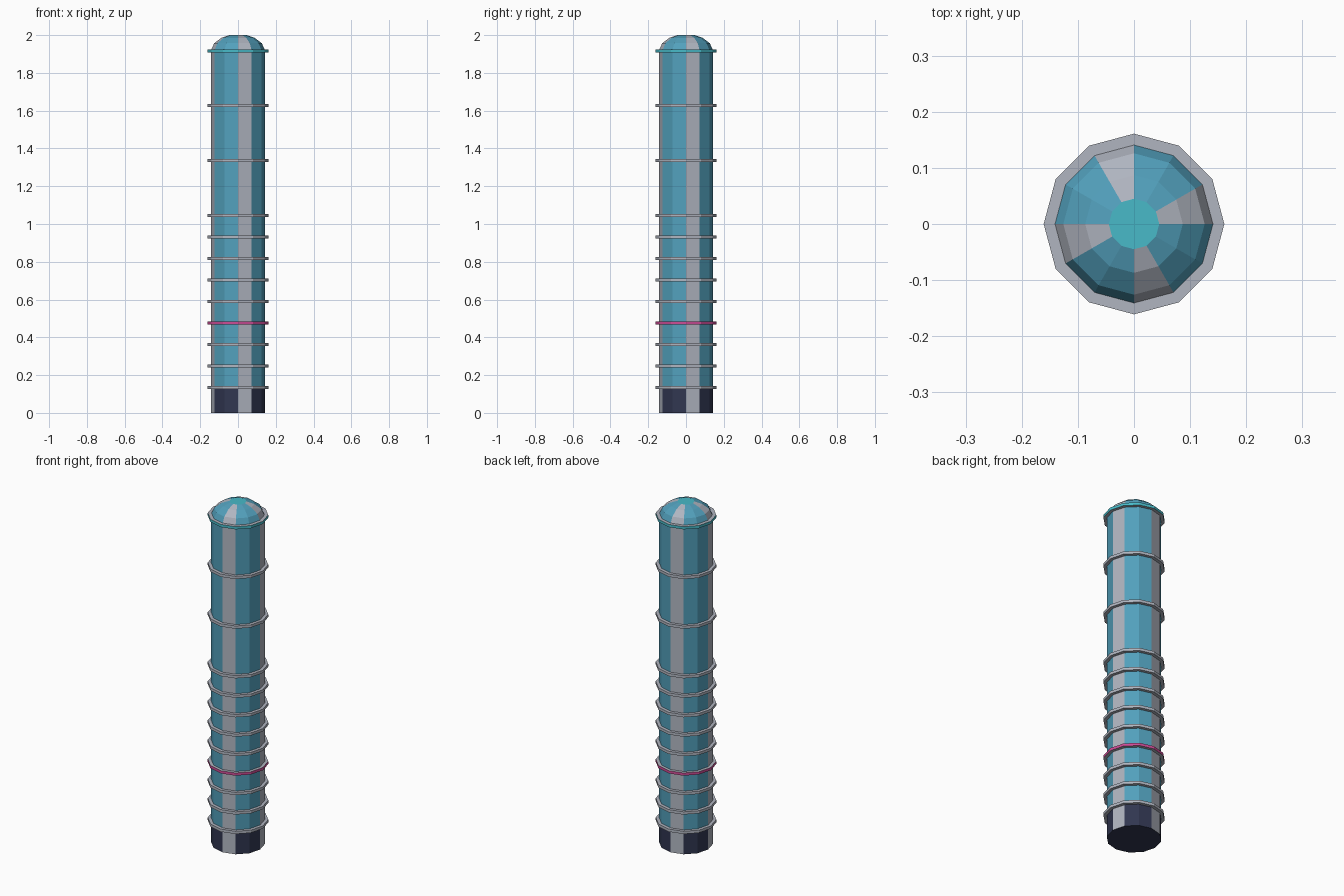
import bpy
import bmesh
from math import cos, sin, pi

SIDES = 12

if "Cube" in bpy.data.objects:
    bpy.data.objects.remove(bpy.data.objects["Cube"])


def material(name, rgb):
    """Flat material from 0-255 screen values, stored as linear."""
    linear = [((c / 255 + 0.055) / 1.055) ** 2.4 for c in rgb] + [1]
    mat = bpy.data.materials.new(name)
    mat.use_nodes = True
    mat.diffuse_color = linear
    bsdf = next(n for n in mat.node_tree.nodes if n.type == 'BSDF_PRINCIPLED')
    bsdf.inputs["Base Color"].default_value = linear
    return mat


grey = material("light grey", (176, 181, 192))
blue = material("steel blue", (82, 160, 188))
navy = material("dark navy", (48, 54, 80))
teal = material("bright teal", (72, 186, 200))
pink = material("magenta", (204, 76, 150))


def lathe(name, profile, mats, pick, closed=False):
    """Revolve (radius, z) points; pick(band, side) gives the material slot.
    An open profile gets a flat lid at each end, with side -1."""
    bm = bmesh.new()
    loops = [[bm.verts.new((r * cos(2 * pi * k / SIDES), r * sin(2 * pi * k / SIDES), z))
              for k in range(SIDES)] for r, z in profile]
    bands = len(loops) if closed else len(loops) - 1
    for b in range(bands):
        low, high = loops[b], loops[(b + 1) % len(loops)]
        for k in range(SIDES):
            n = (k + 1) % SIDES
            face = bm.faces.new((low[k], low[n], high[n], high[k]))
            face.material_index = pick(b, k)
    if not closed:
        bm.faces.new(loops[0][::-1]).material_index = pick(-1, -1)
        bm.faces.new(loops[-1]).material_index = pick(bands, -1)
    bmesh.ops.recalc_face_normals(bm, faces=bm.faces[:])
    mesh = bpy.data.meshes.new(name)
    bm.to_mesh(mesh)
    bm.free()
    for mat in mats:
        mesh.materials.append(mat)
    obj = bpy.data.objects.new(name, mesh)
    bpy.context.collection.objects.link(obj)
    return obj


# Striped column: dark foot, blue shaft, faceted dome and teal cap
R = 0.143
column = [(R, 0), (R, 0.127), (R, 1.92), (0.126, 1.957), (0.087, 1.986), (0.045, 2.0)]


def column_slot(band, side):
    if side < 0:
        return 2 if band < 0 else 3
    if side % 3 == 0:
        return 0
    return 2 if band == 0 else 1


lathe("column", column, [grey, blue, navy, teal], column_slot)

# Collars: nine close together on the lower half, three spread above
heights = [0.135 + 0.1138 * i for i in range(9)]
heights += [heights[-1] + 0.2905 * i for i in (1, 2, 3)]
rims = {3: pink, 11: teal}
OUT, HALF = 0.161, 0.008
for i, z in enumerate(heights):
    section = [(R - 0.005, z - HALF), (OUT, z - HALF), (OUT, z + HALF), (R - 0.005, z + HALF)]
    lathe(f"collar_{i + 1}", section, [grey, rims.get(i, grey)],
          lambda band, side: 1 if band == 1 else 0, closed=True)
